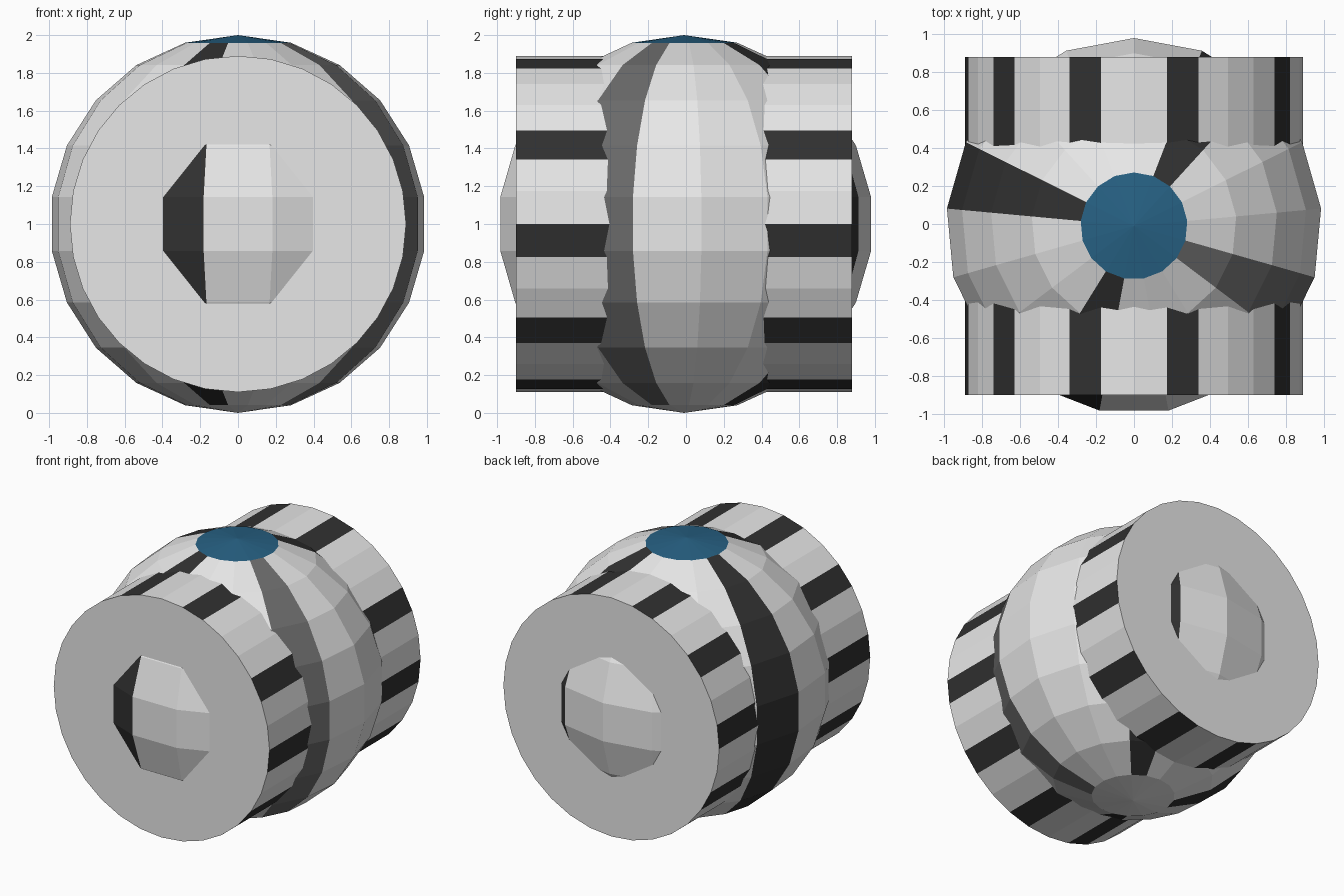
import bpy, bmesh, math
from mathutils import Matrix, Vector

cube = bpy.data.objects.get("Cube")
if cube:
    bpy.data.objects.remove(cube, do_unlink=True)


def material(name, rgb):
    m = bpy.data.materials.new(name)
    m.use_nodes = True
    m.diffuse_color = (*rgb, 1)
    m.node_tree.nodes["Principled BSDF"].inputs["Base Color"].default_value = (*rgb, 1)
    return m


MATERIALS = [
    material("light grey", (0.8, 0.8, 0.8)),
    material("near black", (0.03, 0.03, 0.03)),
    material("mid grey", (0.15, 0.15, 0.15)),
    material("deep blue", (0.02, 0.12, 0.23)),
]
LIGHT, BLACK, GREY, BLUE = range(4)


def finish(bm, name, rule, location):
    """Colour the faces by rule and add the mesh to the scene."""
    bmesh.ops.recalc_face_normals(bm, faces=bm.faces)
    for face in bm.faces:
        face.material_index = rule(face.calc_center_median())
        face.smooth = False
    mesh = bpy.data.meshes.new(name)
    bm.to_mesh(mesh)
    bm.free()
    for m in MATERIALS:
        mesh.materials.append(m)
    obj = bpy.data.objects.new(name, mesh)
    obj.location = location
    bpy.context.collection.objects.link(obj)
    return obj


# Faceted ball: a half-circle profile spun around the upright axis
GORES, RINGS = 17, 11
bm = bmesh.new()
arc = [bm.verts.new((0, math.sin(math.pi * i / RINGS), math.cos(math.pi * i / RINGS)))
       for i in range(RINGS + 1)]
edges = [bm.edges.new(pair) for pair in zip(arc, arc[1:])]
bmesh.ops.spin(bm, geom=arc + edges, cent=(0, 0, 0), axis=(0, 0, 1),
               angle=math.tau, steps=GORES, use_merge=False)
bmesh.ops.remove_doubles(bm, verts=bm.verts, dist=0.001)
CAP = math.cos(math.pi / RINGS)


def ball_colour(c):
    if c.z > CAP:
        return BLUE
    if c.z < -CAP:
        return LIGHT
    turn = (math.atan2(c.y, c.x) - math.pi / 2) % math.tau
    gore = int(turn / math.tau * GORES)
    if gore == 11:
        return GREY
    return BLACK if gore % 4 == 3 else LIGHT


finish(bm, "faceted_ball", ball_colour, (0, -0.01, 1))

# Striped drum running front to back through the ball
SIDES, HALF = 32, 0.89
bm = bmesh.new()
bmesh.ops.create_cone(bm, cap_ends=True, segments=SIDES, radius1=HALF, radius2=HALF,
                      depth=2 * HALF, matrix=Matrix.Rotation(math.pi / 2, 4, "X"))


def drum_colour(c):
    if abs(c.y) > HALF / 2:
        return LIGHT
    side = int(math.atan2(c.z, c.x) % math.tau / math.tau * SIDES)
    return BLACK if (5 * side + 6) % 16 < 5 else LIGHT


finish(bm, "striped_drum", drum_colour, (0, -0.01, 1))
